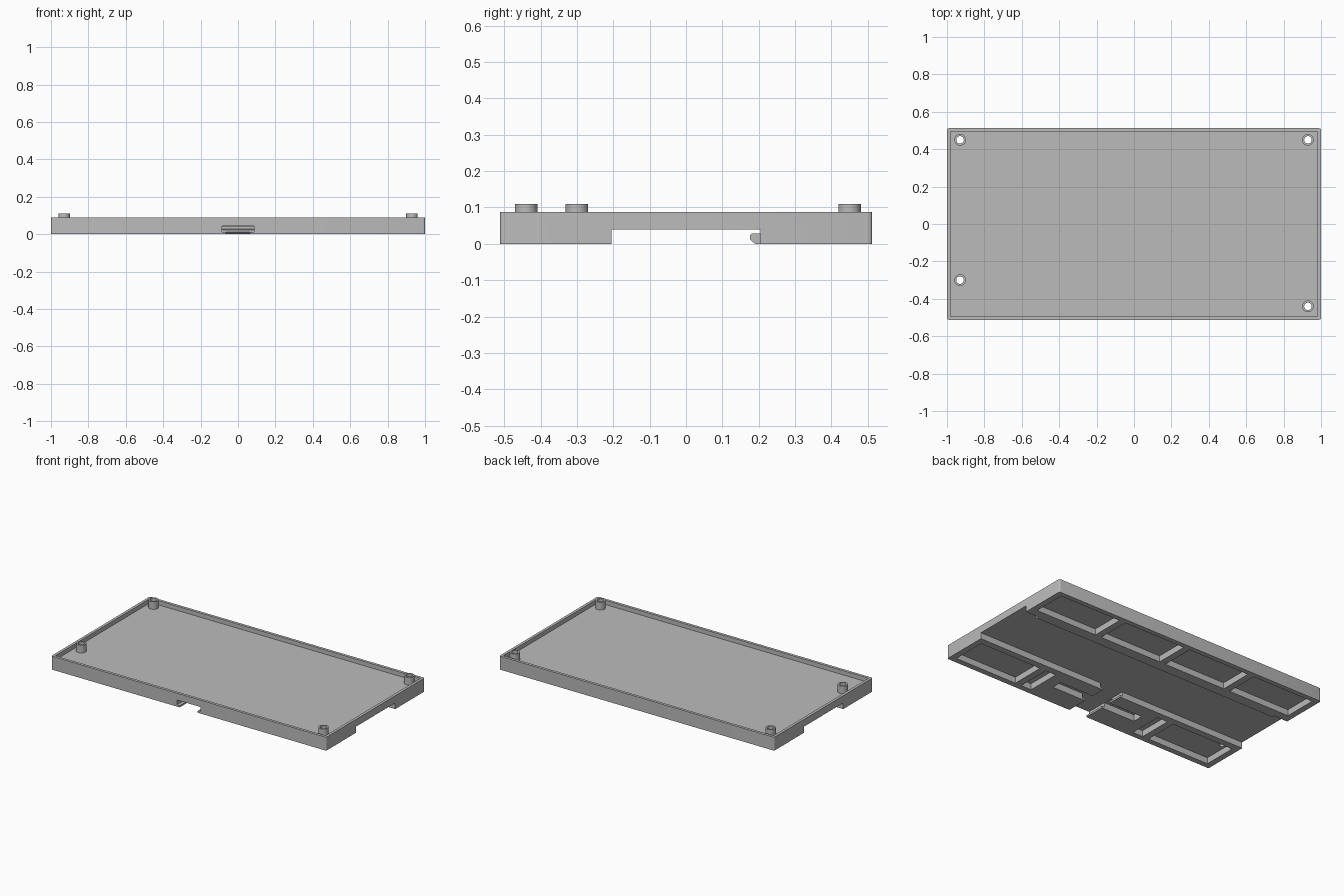
import bpy
import bmesh
from mathutils import Matrix, Vector

if "Cube" in bpy.data.objects:
    bpy.data.objects.remove(bpy.data.objects["Cube"])

grey = bpy.data.materials.new("plain grey")
grey.use_nodes = True
COLOUR = (0.5, 0.5, 0.5, 1)
grey.diffuse_color = COLOUR
grey.node_tree.nodes["Principled BSDF"].inputs["Base Color"].default_value = COLOUR

# main dimensions
HALF_Y = 0.512
TOP = 0.088
FLOOR = 0.06
CEILING = 0.04
RAIL = 0.205
BELOW = -0.05
POSTS = [(-0.93, 0.45), (0.93, 0.45), (-0.93, -0.3), (0.93, -0.44)]


def add_box(bm, xs, ys, zs):
    ranges = [sorted(r) for r in (xs, ys, zs)]
    size = [b - a for a, b in ranges]
    mid = Vector([(a + b) / 2 for a, b in ranges])
    matrix = Matrix.Translation(mid) @ Matrix.Diagonal((*size, 1))
    return bmesh.ops.create_cube(bm, size=1, matrix=matrix)["verts"]


def add_cylinder(bm, x, y, radius, z0, z1):
    bmesh.ops.create_cone(bm, cap_ends=True, segments=32, radius1=radius,
                          radius2=radius, depth=z1 - z0,
                          matrix=Matrix.Translation((x, y, (z0 + z1) / 2)))


def make_object(name, bm):
    bmesh.ops.recalc_face_normals(bm, faces=bm.faces)
    mesh = bpy.data.meshes.new(name)
    bm.to_mesh(mesh)
    bm.free()
    mesh.materials.append(grey)
    obj = bpy.data.objects.new(name, mesh)
    bpy.context.collection.objects.link(obj)
    return obj


def cut(obj, bm):
    # subtract a temporary cutter and bake the result
    cutter = make_object("cutter", bm)
    cutter.hide_render = True
    mod = obj.modifiers.new("cut", "BOOLEAN")
    mod.operation = "DIFFERENCE"
    mod.solver = "EXACT"
    mod.object = cutter
    graph = bpy.context.evaluated_depsgraph_get()
    mesh = bpy.data.meshes.new_from_object(obj.evaluated_get(graph))
    obj.modifiers.clear()
    obj.data = mesh
    bpy.data.objects.remove(cutter)


def cut_boxes(obj, boxes):
    bm = bmesh.new()
    for box in boxes:
        add_box(bm, *box)
    cut(obj, bm)


def bores():
    bm = bmesh.new()
    for x, y in POSTS:
        add_cylinder(bm, x, y, 0.02, BELOW, 0.2)
    return bm


# tray body with slightly rounded upright corners
bm = bmesh.new()
add_box(bm, (-1, 1), (-HALF_Y, HALF_Y), (0, TOP))
upright = [e for e in bm.edges if abs(e.verts[0].co.z - e.verts[1].co.z) > 0.01]
bmesh.ops.bevel(bm, geom=upright, offset=0.01, segments=4, profile=0.5,
                affect="EDGES")
tray = make_object("tray_body", bm)

# recessed top and the rail channel underneath
rim = 0.018
cut_boxes(tray, [((-1 + rim, 1 - rim), (-HALF_Y + rim, HALF_Y - rim), (FLOOR, 0.2))])
cut_boxes(tray, [((-1.1, 1.1), (-RAIL, RAIL), (BELOW, CEILING))])

# underside pockets: four at the back, two pairs at the front
margin, rib = 0.04, 0.045
width = (2 - 2 * margin - 3 * rib) / 4
pockets = []
for i in range(4):
    x = -1 + margin + i * (width + rib)
    pockets.append(((x, x + width), (0.26, 0.48), (BELOW, CEILING)))
for side in (-1, 1):
    for inner, outer in ((0.51, 0.96), (0.39, 0.465)):
        pockets.append(((side * inner, side * outer), (-0.475, -0.25),
                        (BELOW, CEILING)))
cut_boxes(tray, pockets)

# latch slot through the front, narrower at the bottom, with side wings
cut_boxes(tray, [((-0.085, 0.085), (-0.6, -0.2), (0.012, 0.043))])
cut_boxes(tray, [((-0.065, 0.065), (-0.6, -0.2), (BELOW, 0.03))])
cut_boxes(tray, [((-0.31, 0.31), (-0.37, -0.3), (BELOW, 0.042))])
cut(tray, bores())

# hollow standoffs
bm = bmesh.new()
for x, y in POSTS:
    add_cylinder(bm, x, y, 0.031, FLOOR, 0.11)
posts = make_object("standoffs", bm)
cut(posts, bores())

# hook that catches the rail, chamfered below
bm = bmesh.new()
profile = [(0.206, 0), (0.19, 0), (0.176, 0.012), (0.176, 0.023),
           (0.181, 0.028), (0.206, 0.028)]
face = bm.faces.new([bm.verts.new((-0.9, y, z)) for y, z in profile])
ext = bmesh.ops.extrude_face_region(bm, geom=[face])
moved = [v for v in ext["geom"] if isinstance(v, bmesh.types.BMVert)]
bmesh.ops.translate(bm, verts=moved, vec=(1.8, 0, 0))
make_object("rail_hook", bm)

# smooth the round parts, keep edges sharp
for obj in (tray, posts):
    bpy.ops.object.select_all(action="DESELECT")
    obj.select_set(True)
    bpy.context.view_layer.objects.active = obj
    bpy.ops.object.shade_smooth_by_angle(angle=0.52)
